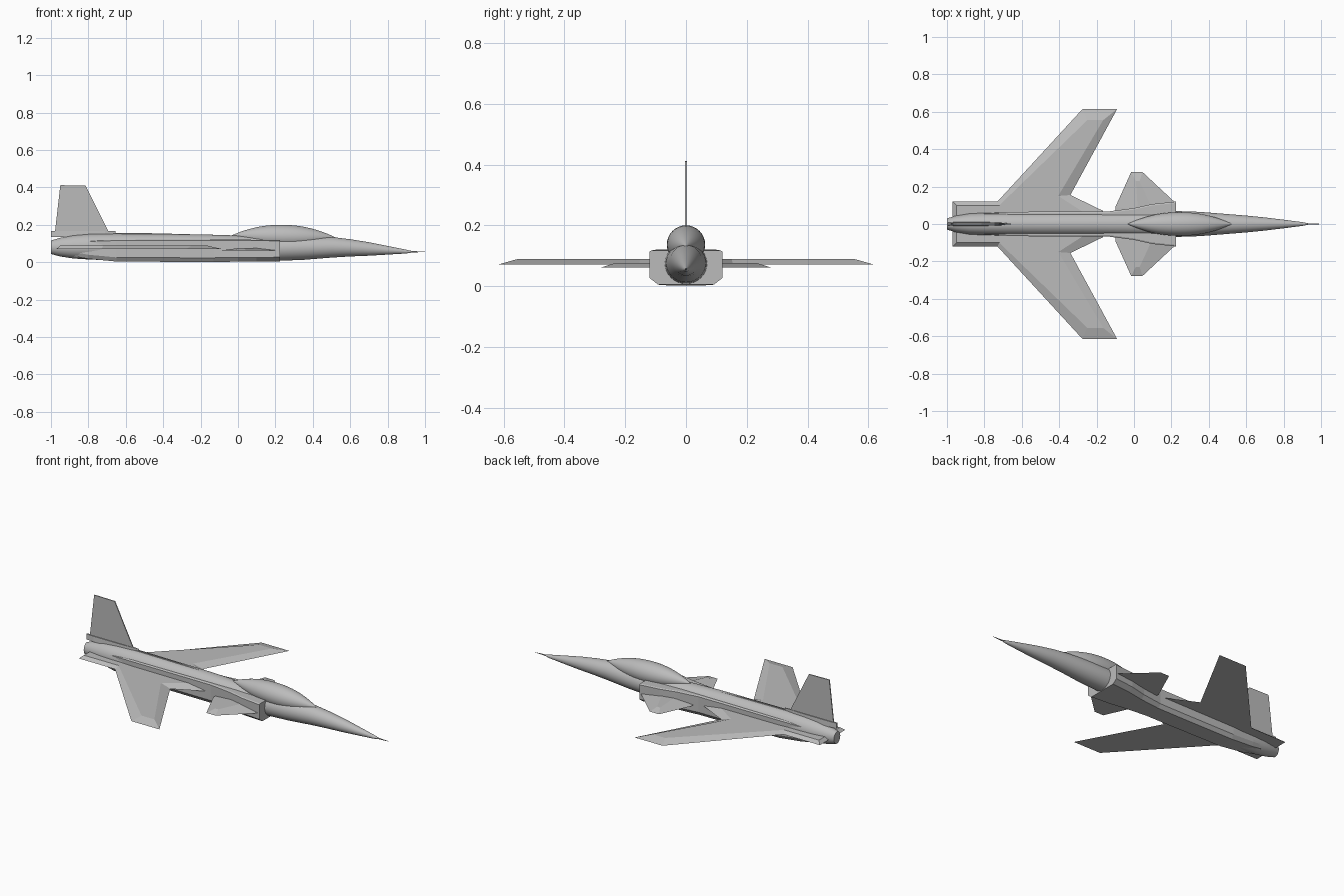
import bpy, bmesh, math

if "Cube" in bpy.data.objects:
    bpy.data.objects.remove(bpy.data.objects["Cube"], do_unlink=True)

grey = bpy.data.materials.new("airframe grey")
grey.use_nodes = True
grey.diffuse_color = (0.5, 0.5, 0.5, 1)
grey.node_tree.nodes["Principled BSDF"].inputs["Base Color"].default_value = (0.5, 0.5, 0.5, 1)


def finish(name, bm, smooth=False, mirror=False):
    bmesh.ops.remove_doubles(bm, verts=bm.verts, dist=0.00001)
    bmesh.ops.recalc_face_normals(bm, faces=bm.faces)
    mesh = bpy.data.meshes.new(name)
    bm.to_mesh(mesh)
    bm.free()
    mesh.materials.append(grey)
    obj = bpy.data.objects.new(name, mesh)
    bpy.context.collection.objects.link(obj)
    if mirror:
        mod = obj.modifiers.new("mirror", "MIRROR")
        mod.use_axis = (False, True, False)
    if smooth:
        bpy.ops.object.select_all(action="DESELECT")
        obj.select_set(True)
        bpy.context.view_layer.objects.active = obj
        bpy.ops.object.shade_smooth_by_angle(angle=math.radians(35))
    return obj


def loft(name, rings, smooth=False, mirror=False, closed=True):
    """Skin a row of equal point rings and cap both ends."""
    bm = bmesh.new()
    rows = [[bm.verts.new(p) for p in ring] for ring in rings]
    n = len(rows[0])
    for a, b in zip(rows, rows[1:]):
        for i in range(n if closed else n - 1):
            j = (i + 1) % n
            bm.faces.new((a[i], a[j], b[j], b[i]))
    bm.faces.new(rows[0])
    bm.faces.new(rows[-1])
    return finish(name, bm, smooth, mirror)


def oval(x, z, ry, rz, n=32):
    return [(x, ry * math.cos(2 * math.pi * i / n), z + rz * math.sin(2 * math.pi * i / n))
            for i in range(n)]


def slab(name, outer, inner, low, high):
    """Flying surface with a flat underside and bevelled upper edges."""
    return loft(name, [[(x, y, low) for x, y in outer], [(x, y, high) for x, y in inner]],
                mirror=True, closed=False)


# Round fuselage with nozzle, nose cone and thin probe: x, z, half width, half height
stations = [(-1, .08, .03, .036), (-.95, .081, .045, .05), (-.88, .082, .056, .062),
            (-.8, .083, .06, .068), (-.65, .081, .062, .072), (-.2, .078, .063, .071),
            (0, .075, .065, .068), (.2, .074, .07, .067), (.35, .077, .065, .064),
            (.5, .08, .053, .055), (.6, .077, .045, .046), (.7, .071, .035, .036),
            (.8, .064, .023, .023), (.9, .057, .01, .01), (.93, .056, .004, .004),
            (1, .056, .0008, .0008)]
loft("fuselage", [oval(*s) for s in stations], smooth=True)

# Bubble canopy as a pointed spindle
canopy = []
for i in range(25):
    t = -1 + i / 12
    r = max(.0005, .063 * (1 - abs(t) ** 2.1))
    canopy.append(oval(.245 + .28 * t, .137 - .006 * t, r, r))
loft("canopy", canopy, smooth=True)

# Intake trunks, wide at the mouth and narrowing into the waist
trunk = []
for x, w, top, low in [(.225, .12, .118, .005), (.1, .107, .12, .004), (0, .085, .121, .003),
                       (-.13, .068, .121, .002), (-.3, .067, .121, .002),
                       (-.65, .065, .12, .004), (-.8, .055, .115, .018),
                       (-.92, .04, .105, .04)]:
    trunk.append([(x, 0, low), (x, w * .76, low), (x, w, low + .022),
                  (x, w, top - .004), (x, w - .008, top), (x, 0, top)])
loft("intake_trunk", trunk, mirror=True, closed=False)

# Swept wings joined to the square tail shelf
slab("wing",
     [(-.97, 0), (-.97, .12), (-.73, .12), (-.275, .615), (-.09, .615),
      (-.34, .155), (-.165, .07), (-.165, 0)],
     [(-.95, 0), (-.95, .1), (-.72, .1), (-.25, .555), (-.165, .555),
      (-.405, .15), (-.25, .05), (-.25, 0)], .072, .089)

# Canards beside the cockpit
slab("canard",
     [(-.1, 0), (-.1, .09), (-.015, .278), (.045, .278), (.22, .115), (.22, 0)],
     [(.02, 0), (.02, .08), (.01, .23), (.03, .23), (.09, .1), (.09, 0)], .062, .077)

# Tail fin: thin tapered plate
fin = [(-.98, .15), (-.95, .412), (-.815, .41), (-.685, .15)]
loft("tail_fin", [[(x, y, z) for x, z in fin] for y in (-.003, .003)])

# Pointed fairing at the fin root
fairing = [(-1, .006), (-.95, .011), (-.8, .012), (-.71, .008), (-.655, .001)]
loft("fin_fairing", [[(x, -w, .135), (x, w, .135), (x, w * .7, .167), (x, -w * .7, .167)]
                     for x, w in fairing])

# Low spine along the back
loft("spine", [[(x, -.006, .13), (x, .006, .13), (x, .003, z), (x, -.003, z)]
               for x, z in [(-.7, .156), (-.45, .155), (-.23, .149)]])
